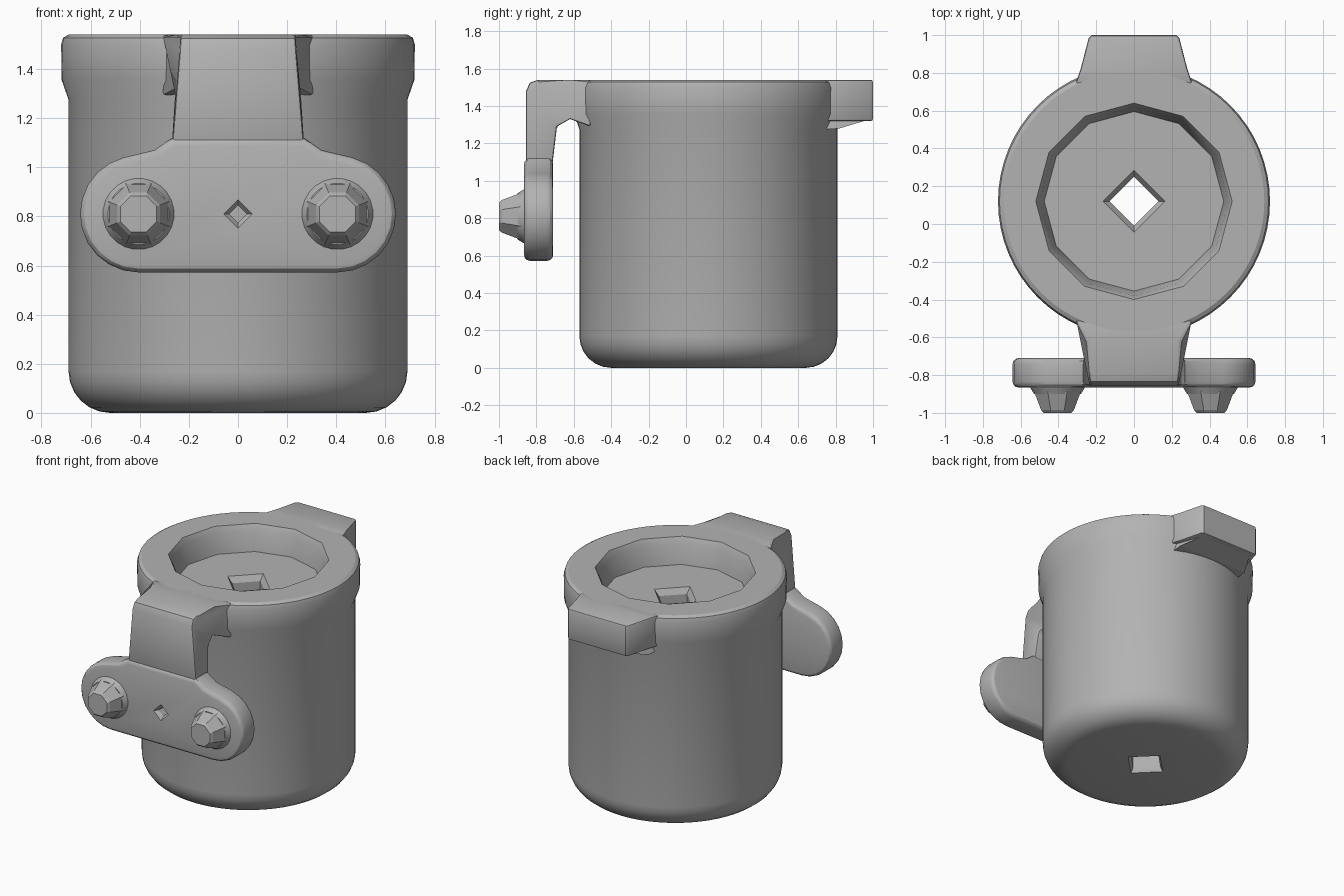
import bpy, bmesh, math
from mathutils import Vector, Matrix

if "Cube" in bpy.data.objects:
    bpy.data.objects.remove(bpy.data.objects["Cube"])

CY = 0.12  # y of the cup axis
grey = bpy.data.materials.new("plain grey")
grey.diffuse_color = (0.45, 0.45, 0.45, 1)
grey.use_nodes = True
grey.node_tree.nodes["Principled BSDF"].inputs["Base Color"].default_value = grey.diffuse_color


def finish(name, bm, smooth=None):
    bmesh.ops.remove_doubles(bm, verts=bm.verts, dist=1e-5)
    bmesh.ops.recalc_face_normals(bm, faces=bm.faces)
    me = bpy.data.meshes.new(name)
    bm.to_mesh(me)
    bm.free()
    ob = bpy.data.objects.new(name, me)
    bpy.context.collection.objects.link(ob)
    me.materials.append(grey)
    if smooth:
        shade(ob, smooth)
    return ob


def activate(ob):
    bpy.ops.object.select_all(action='DESELECT')
    ob.select_set(True)
    bpy.context.view_layer.objects.active = ob


def shade(ob, angle):
    activate(ob)
    bpy.ops.object.shade_smooth_by_angle(angle=math.radians(angle))


def lathe(name, profile, sides, matrix, smooth=None):
    """Closed solid of stacked regular rings; profile is (radius, height)."""
    bm = bmesh.new()
    rings = []
    for r, z in profile:
        rings.append([bm.verts.new((r * math.sin(2 * math.pi * i / sides),
                                    r * math.cos(2 * math.pi * i / sides), z))
                      for i in range(sides)])
    for a, b in zip(rings, rings[1:]):
        for i in range(sides):
            j = (i + 1) % sides
            bm.faces.new((a[i], a[j], b[j], b[i]))
    bm.faces.new(rings[0])
    bm.faces.new(rings[-1])
    bm.transform(matrix)
    return finish(name, bm, smooth)


def cut(ob, cutter):
    mod = ob.modifiers.new("cut", 'BOOLEAN')
    mod.operation = 'DIFFERENCE'
    mod.solver = 'EXACT'
    mod.object = cutter
    activate(ob)
    bpy.ops.object.modifier_apply(modifier=mod.name)
    bpy.data.objects.remove(cutter)


def bevel(ob, width, segments, angle=40):
    mod = ob.modifiers.new("bevel", 'BEVEL')
    mod.width, mod.segments = width, segments
    mod.limit_method = 'ANGLE'
    mod.angle_limit = math.radians(angle)
    activate(ob)
    bpy.ops.object.modifier_apply(modifier=mod.name)


def prism(name, outline, place, depth):
    """Extrude a 2D outline; place maps (u, v, w) to a 3D point."""
    bm = bmesh.new()
    ends = [[bm.verts.new(place(u, v, w)) for u, v in outline] for w in depth]
    bm.faces.new(ends[0])
    bm.faces.new(ends[1])
    n = len(outline)
    for i in range(n):
        j = (i + 1) % n
        bm.faces.new((ends[0][i], ends[0][j], ends[1][j], ends[1][i]))
    return finish(name, bm)


# Cup body with rounded bottom and thicker rim
axis = Matrix.Translation((0, CY, 0))
corner = [(0.52 + 0.17 * math.sin(t * math.pi / 12),
           0.17 - 0.17 * math.cos(t * math.pi / 12)) for t in range(7)]
rim = [(0.69, 1.275), (0.718, 1.355), (0.72, 1.50), (0.712, 1.527), (0.69, 1.54)]
cup = lathe("cup_body", corner + rim, 64, axis)

# Twelve-sided recess and the square hole running down through the floor
cut(cup, lathe("recess_cutter", [(0.475, 1.36), (0.50, 1.50), (0.52, 1.54), (0.535, 1.57)], 12, axis))
cut(cup, lathe("hole_cutter", [(0.18, -0.04), (0.13, 0.03), (0.13, 1.32), (0.165, 1.36),
                               (0.165, 1.40)], 4, axis))
shade(cup, 30)


# Bent arm from the rim down to the plate, widening at both ends
def arm_point(y, z, side):
    width = 0.235 + 0.035 * min(1, max(0, (1.5 - z) / 0.38)) if y < -0.68 else 0.24
    if y > -0.58:
        width = 0.31
    return (side * width, y, z)


arm = prism("hanging_arm",
            [(-0.855, 1.08), (-0.855, 1.48), (-0.835, 1.525), (-0.79, 1.54), (-0.62, 1.54),
             (-0.51, 1.54), (-0.51, 1.29), (-0.62, 1.33), (-0.69, 1.29), (-0.715, 1.08)],
            arm_point, (-1, 1))
bevel(arm, 0.012, 2, 50)
shade(arm, 30)

# Tab at the back of the rim, with a sloping web below it
tab = prism("back_tab", [(-0.31, 0.74), (-0.28, 0.83), (-0.24, 0.985), (-0.225, 1.0),
                         (0.225, 1.0), (0.24, 0.985), (0.28, 0.83), (0.31, 0.74)],
            lambda u, v, w: (u, v, w), (1.32, 1.54))
bevel(tab, 0.012, 2, 50)
shade(tab, 30)
prism("back_tab_web", [(0.75, 1.275), (0.82, 1.28), (0.97, 1.325), (0.75, 1.33)],
      lambda u, v, w: (w * (0.28 if u < 0.9 else 0.20), u, v), (-1, 1))

# Wide front plate: round ends below, shoulders rising to the arm
R, EX, EZ = 0.238, 0.405, 0.81
half = [(EX + R * math.cos(math.radians(a)), EZ + R * math.sin(math.radians(a)))
        for a in range(-90, 76, 15)] + [(0.34, 1.07), (0.27, 1.12)]
outline = half + [(-x, z) for x, z in reversed(half)]
plate = prism("front_plate", outline, lambda u, v, w: (u, w, v), (-0.866, -0.71))
bevel(plate, 0.032, 3, 50)

# Small square pit in the middle of the plate
facing = Matrix.Translation((0, -0.70, EZ)) @ Matrix.Rotation(math.pi / 2, 4, 'X')
cut(plate, lathe("pit_cutter", [(0.035, 0.08), (0.035, 0.14), (0.058, 0.166), (0.058, 0.19)], 4, facing))
shade(plate, 30)

# Pair of tapered studs, round at the base and eight-sided at the tip
for side, name in ((-1, "left_stud"), (1, "right_stud")):
    m = (Matrix.Translation((side * EX, -0.85, EZ)) @ Matrix.Rotation(math.pi / 2, 4, 'X')
         @ Matrix.Rotation(math.pi / 8, 4, 'Z'))
    lathe(name + "_base", [(0.145, -0.02), (0.145, 0.017), (0.125, 0.05)], 24, m, 30)
    lathe(name, [(0.137, 0.03), (0.094, 0.135), (0.08, 0.15)], 8, m, 20)
